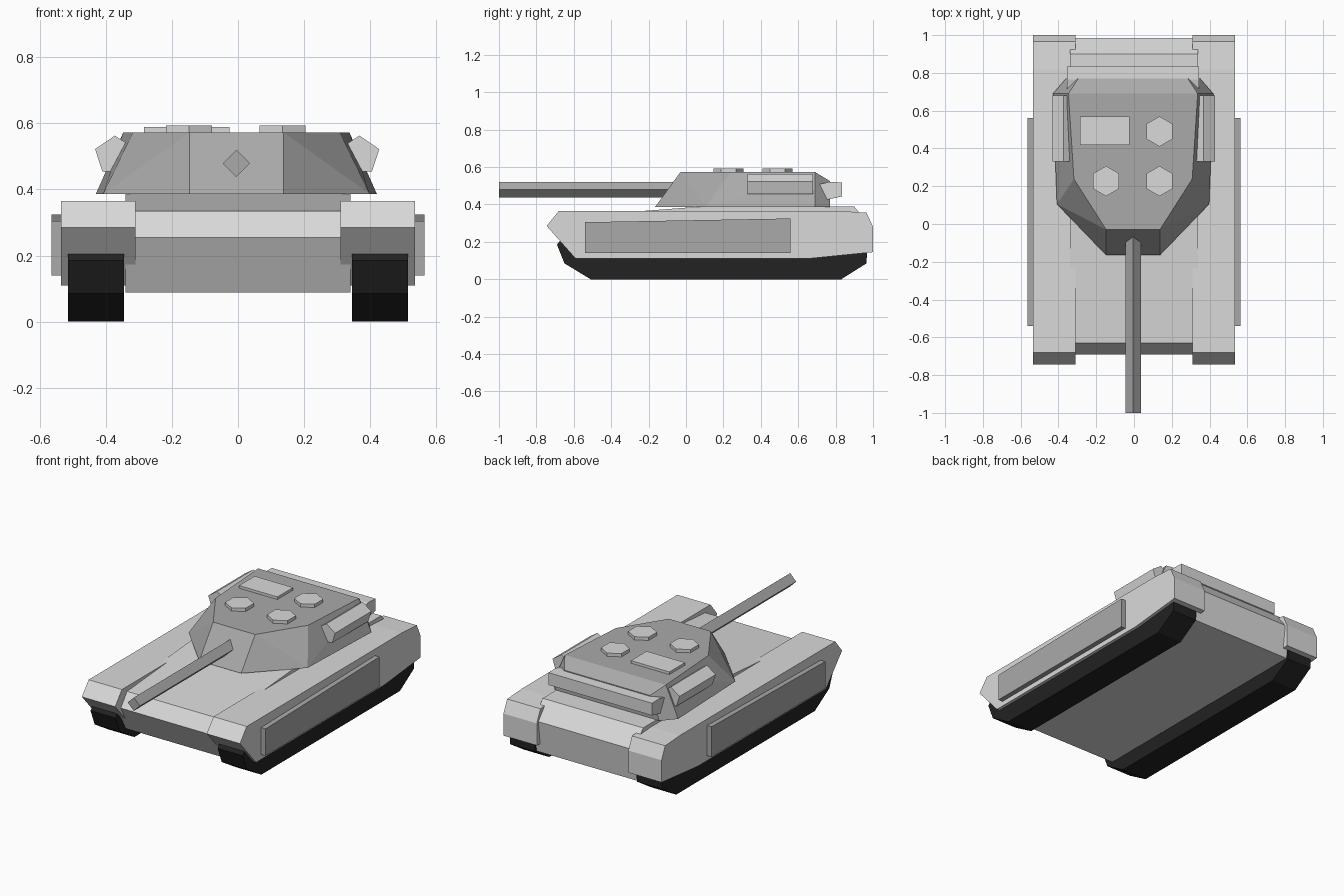
import bpy, bmesh, math

if "Cube" in bpy.data.objects:
    bpy.data.objects.remove(bpy.data.objects["Cube"])


def material(name, rgb):
    m = bpy.data.materials.new(name)
    m.diffuse_color = (*rgb, 1)
    m.use_nodes = True
    m.node_tree.nodes["Principled BSDF"].inputs["Base Color"].default_value = m.diffuse_color
    return m


LIGHT = material("light_grey", (0.70, 0.70, 0.70))
DARK = material("mid_grey", (0.40, 0.40, 0.40))
BLACK = material("track_black", (0.016, 0.016, 0.016))
CX = -0.005  # the turret sits slightly off centre


def finish(name, bm, mat):
    bmesh.ops.recalc_face_normals(bm, faces=bm.faces[:])
    me = bpy.data.meshes.new(name)
    bm.to_mesh(me)
    bm.free()
    me.materials.append(mat)
    ob = bpy.data.objects.new(name, me)
    bpy.context.collection.objects.link(ob)
    return ob


def prism(name, profile, a, b, place, mat):
    """Extrude a 2D profile from a to b; place(u, v, w) gives the 3D point."""
    bm = bmesh.new()
    ends = [[bm.verts.new(place(u, v, w)) for u, v in profile] for w in (a, b)]
    n = len(profile)
    bm.faces.new(ends[0])
    bm.faces.new(ends[1])
    for i in range(n):
        j = (i + 1) % n
        bm.faces.new((ends[0][i], ends[0][j], ends[1][j], ends[1][i]))
    return finish(name, bm, mat)


def along_x(u, v, w):
    return (w, u, v)


def along_y(u, v, w):
    return (u, w, v)


def along_z(u, v, w):
    return (u, v, w)


# Hull between the tracks
prism("hull", [(-.69, .255), (-.63, .335), (.07, .388), (.9, .388),
               (.985, .285), (.96, .088), (-.6, .088)], -.34, .34, along_x, LIGHT)

# Fenders, tracks and side plates
fender = [(-.745, .285), (-.68, .365), (.82, .365), (.965, .356), (1, .28),
          (1, .145), (.65, .11), (-.59, .11)]
track = [(-.67, .21), (-.69, .185), (-.65, .085), (-.51, 0), (.83, 0),
         (.965, .085), (.97, .19), (.95, .21)]
plate = [(-.54, .14), (.56, .14), (.56, .325), (-.54, .305)]
for side, s in (("left", -1), ("right", 1)):
    prism("fender_" + side, fender, s * .31, s * .535, along_x, LIGHT)
    prism("track_" + side, track, s * .345, s * .515, along_x, BLACK)
    prism("side_plate_" + side, plate, s * .53, s * .565, along_x, DARK)

# Turret: sloped shell with a chamfered back
half = [(.142, -.165, .387), (.403, .105, .387), (.425, .69, .387), (.355, .77, .387),
        (.142, -.03, .573), (.313, .238, .573), (.342, .69, .573), (.29, .77, .525)]
bm = bmesh.new()
for x, y, z in half:
    for s in (-1, 1):
        bm.verts.new((CX + s * x, y, z))
bmesh.ops.convex_hull(bm, input=bm.verts[:])
bmesh.ops.dissolve_limit(bm, angle_limit=math.radians(1), verts=bm.verts[:], edges=bm.edges[:])
finish("turret", bm, DARK)

# Stowage boxes on the turret sides and back
box = [(.37, .563), (.43, .522), (.408, .455), (.335, .455), (.312, .525)]
for side, s in (("left", -1), ("right", 1)):
    prism("stowage_box_" + side, [(CX / 2 + s * x, z) for x, z in box], .33, .68, along_y, LIGHT)
prism("rear_rack", [(.70, .505), (.765, .52), (.835, .518), (.835, .443), (.75, .425)],
      CX - .35, CX + .35, along_x, LIGHT)

# Four-sided gun barrel
prism("gun_barrel", [(CX - .041, .479), (CX, .52), (CX + .041, .479), (CX, .438)],
      -1, .05, along_y, DARK)

# Roof hatches and roof panel
hexagon = [(.08 * math.sin(math.tau * i / 6), .08 * math.cos(math.tau * i / 6)) for i in range(6)]
for i, (hx, hy) in enumerate([(-.148, .227), (.135, .227), (.135, .49)]):
    prism(f"hatch_{i + 1}", [(hx + u, hy + v) for u, v in hexagon], .56, .593, along_z, LIGHT)
prism("roof_panel", [(-.285, .417), (-.025, .417), (-.025, .568), (-.285, .568)],
      .56, .589, along_z, LIGHT)
